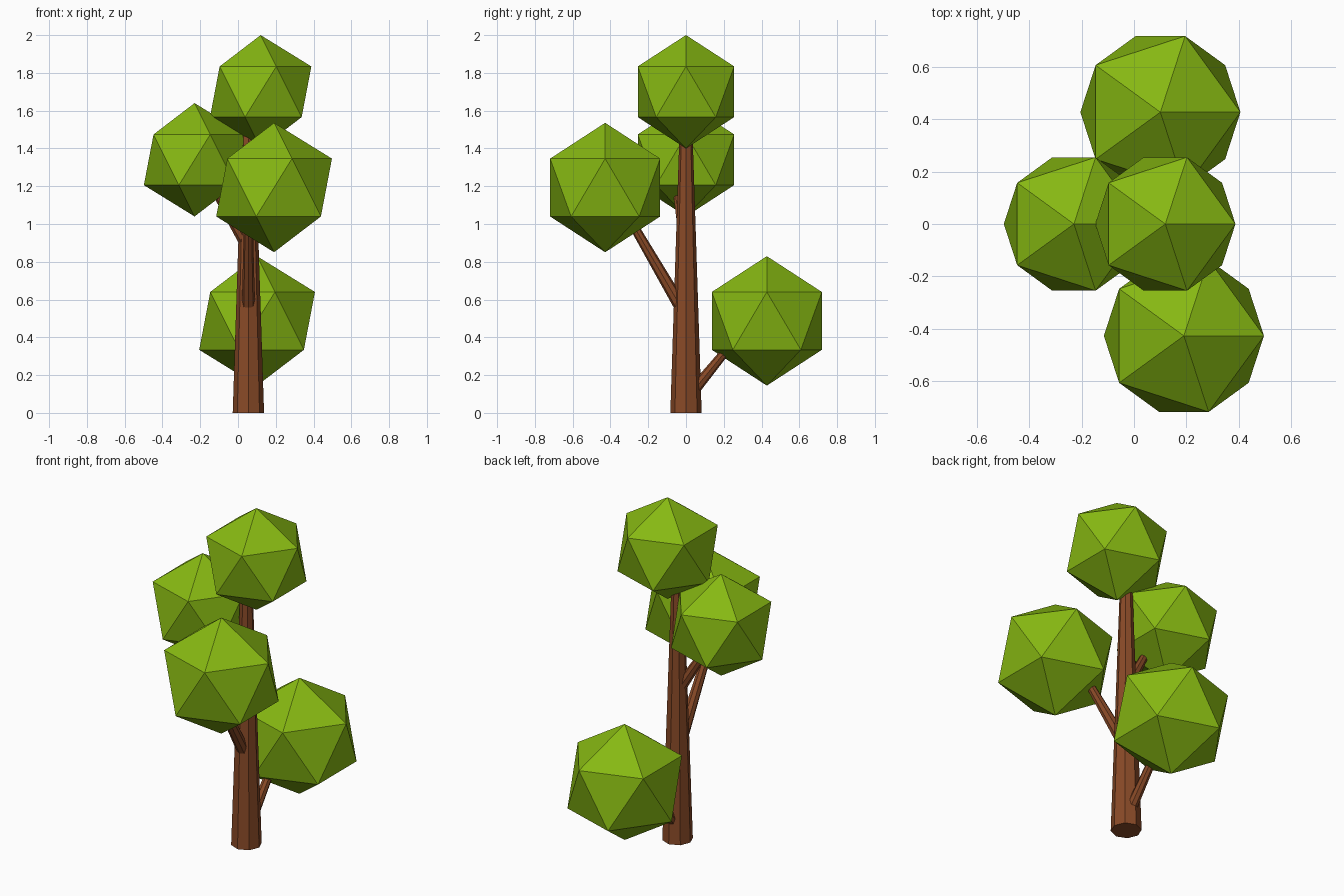
import bpy
from mathutils import Vector

if "Cube" in bpy.data.objects:
    bpy.data.objects.remove(bpy.data.objects["Cube"])


def material(name, rgb):
    m = bpy.data.materials.new(name)
    m.diffuse_color = (*rgb, 1)
    m.use_nodes = True
    m.node_tree.nodes["Principled BSDF"].inputs["Base Color"].default_value = m.diffuse_color
    return m


leaf = material("leaf green", (0.24, 0.48, 0.006))
bark = material("bark brown", (0.25, 0.068, 0.020))


def limb(name, start, end, r1, r2):
    """Tapered eight-sided limb between two points."""
    a, b = Vector(start), Vector(end)
    bpy.ops.mesh.primitive_cone_add(
        vertices=8, radius1=r1, radius2=r2, depth=(b - a).length,
        location=(a + b) / 2,
        rotation=(b - a).to_track_quat('Z', 'Y').to_euler())
    ob = bpy.context.object
    ob.name = name
    ob.data.materials.append(bark)


def foliage(name, centre, radius):
    """Flat-faced icosahedron of leaves."""
    bpy.ops.mesh.primitive_ico_sphere_add(subdivisions=1, radius=radius, location=centre)
    ob = bpy.context.object
    ob.name = name
    ob.data.materials.append(leaf)


# Trunk and branches
limb("trunk", (0.055, 0, 0), (0.055, 0, 1.5), 0.083, 0.034)
limb("front_branch", (0.055, 0, 0.515), (0.055, -0.33, 1.08), 0.036, 0.022)
limb("left_branch", (0.055, 0, 0.873), (-0.11, -0.045, 1.155), 0.034, 0.022)
limb("back_branch", (0.055, 0, 0.07), (0.055, 0.28, 0.412), 0.033, 0.02)

# Foliage balls
foliage("top_foliage", (0.12, 0, 1.70), 0.30)
foliage("left_foliage", (-0.23, 0, 1.34), 0.30)
foliage("front_foliage", (0.191, -0.428, 1.193), 0.3425)
foliage("back_foliage", (0.101, 0.428, 0.487), 0.3425)
